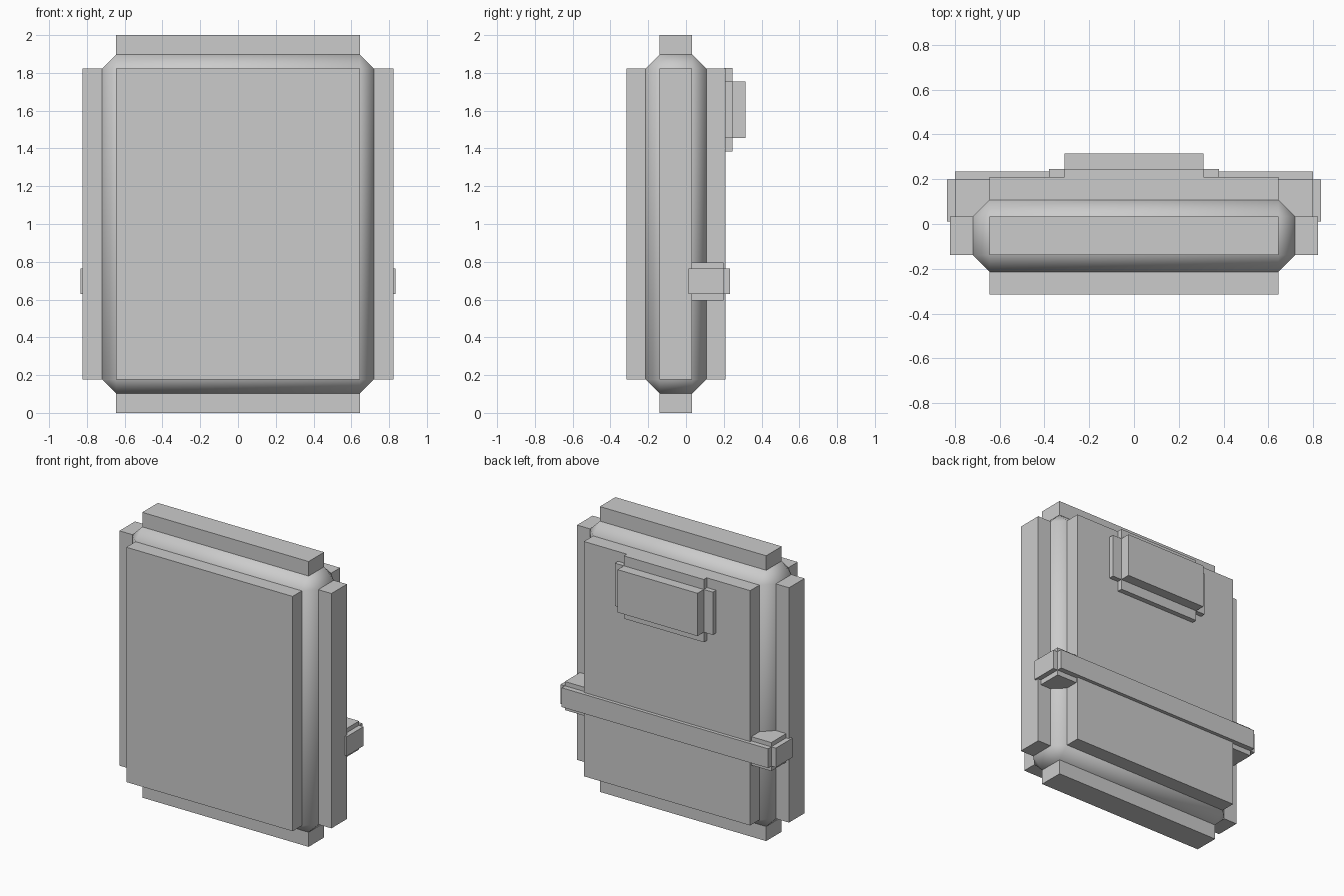
import bpy, bmesh
from mathutils import Vector

if "Cube" in bpy.data.objects:
    bpy.data.objects.remove(bpy.data.objects["Cube"])


def box(name, lo, hi, chamfer=0.0):
    """Axis-aligned box between two corners, optionally with a one-step chamfer."""
    lo, hi = Vector(lo), Vector(hi)
    bm = bmesh.new()
    bmesh.ops.create_cube(bm, size=1)
    for v in bm.verts:
        v.co = Vector((v.co[i] * (hi[i] - lo[i]) for i in range(3)))
    if chamfer:
        bmesh.ops.bevel(bm, geom=bm.edges[:], offset=chamfer, segments=1,
                        affect='EDGES', clamp_overlap=True)
        for f in bm.faces:
            f.smooth = True
    mesh = bpy.data.meshes.new(name)
    bm.to_mesh(mesh)
    bm.free()
    ob = bpy.data.objects.new(name, mesh)
    ob.location = (lo + hi) / 2
    bpy.context.collection.objects.link(ob)
    return ob


# Chamfered, smooth-shaded core
LO, HI = (-0.72, -0.214, 0.102), (0.72, 0.108, 1.898)
CH, T = 0.075, 0.102
box("body_core", LO, HI, CH)

# One raised panel on each of the six core faces
names = (("left_panel", "right_panel"), ("front_panel", "back_panel"),
         ("bottom_panel", "top_panel"))
for axis in range(3):
    for side in range(2):
        lo = [c + CH for c in LO]
        hi = [c - CH for c in HI]
        if side:
            lo[axis], hi[axis] = HI[axis], HI[axis] + T
        else:
            lo[axis], hi[axis] = LO[axis] - T, LO[axis]
        box(names[axis][side], lo, hi)

# Back pocket: raised block on a thin cross of flanges
box("pocket_block", (-0.31, 0.205, 1.455), (0.31, 0.315, 1.755))
for sx, side in ((-1, "left"), (1, "right")):
    xs = sorted((sx * 0.31, sx * 0.38))
    box("pocket_flange_" + side, (xs[0], 0.205, 1.455), (xs[1], 0.245, 1.755))
box("pocket_flange_bottom", (-0.31, 0.205, 1.385), (0.31, 0.245, 1.455))
box("pocket_flange_top", (-0.31, 0.205, 1.755), (0.31, 0.245, 1.825))

# Strap around the back: thick bar, back band and end caps
box("strap_bar", (-0.80, 0.012, 0.595), (0.80, 0.198, 0.795))
box("strap_band", (-0.80, 0.198, 0.63), (0.80, 0.234, 0.765))
for sx, side in ((-1, "left"), (1, "right")):
    xs = sorted((sx * 0.80, sx * 0.835))
    box("strap_end_" + side, (xs[0], 0.012, 0.63), (xs[1], 0.198, 0.765))
